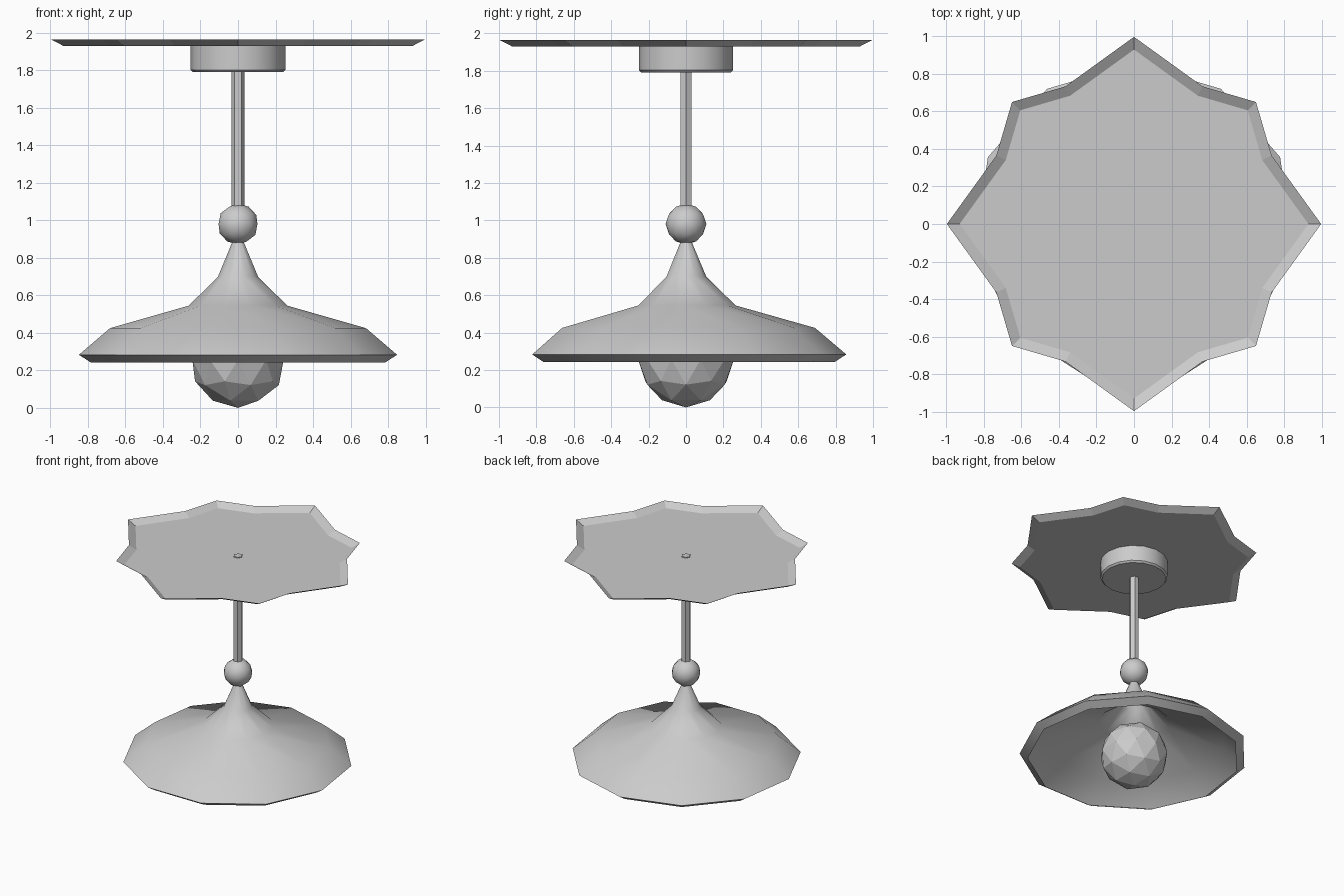
import bpy, bmesh, math

if "Cube" in bpy.data.objects:
    bpy.data.objects.remove(bpy.data.objects["Cube"])


def finish(name, bm, smooth_angle=None):
    bmesh.ops.recalc_face_normals(bm, faces=bm.faces)
    me = bpy.data.meshes.new(name)
    bm.to_mesh(me)
    bm.free()
    ob = bpy.data.objects.new(name, me)
    bpy.context.collection.objects.link(ob)
    if smooth_angle:
        bpy.ops.object.select_all(action='DESELECT')
        bpy.context.view_layer.objects.active = ob
        ob.select_set(True)
        bpy.ops.object.shade_smooth_by_angle(angle=math.radians(smooth_angle))
    return ob


def loft(name, rings, cap_first=False, cap_last=False, smooth_angle=None):
    bm = bmesh.new()
    loops = [[bm.verts.new(p) for p in r] for r in rings]
    n = len(loops[0])
    for a, b in zip(loops, loops[1:]):
        for i in range(n):
            j = (i + 1) % n
            bm.faces.new((a[i], a[j], b[j], b[i]))
    if cap_first:
        bm.faces.new(loops[0])
    if cap_last:
        bm.faces.new(loops[-1])
    return finish(name, bm, smooth_angle)


def ring(r, z, sides, start=0.0):
    return [(r * math.cos(start + i * math.tau / sides),
             r * math.sin(start + i * math.tau / sides), z) for i in range(sides)]


def ico(name, r, z, smooth_angle=None):
    bm = bmesh.new()
    bmesh.ops.create_icosphere(bm, subdivisions=2, radius=r)
    bmesh.ops.translate(bm, verts=bm.verts, vec=(0, 0, z))
    return finish(name, bm, smooth_angle)


# Eight-pointed ceiling plate: shallow open tray
def star(scale, z):
    pts = []
    for q in range(4):
        for deg, r in ((0, 0.998), (26.5, 0.82), (45, 0.92), (63.5, 0.82)):
            a = math.radians(deg + 90 * q)
            pts.append((scale * r * math.cos(a), scale * r * math.sin(a), z))
    return pts


loft("ceiling_plate", [star(0.932, 1.93), star(1, 1.965)], cap_first=True)

# Round canopy below the plate
loft("canopy", [ring(r, z, 16) for r, z in ((0.24, 1.79), (0.252, 1.803), (0.252, 1.93))],
     True, True, 30)

# Hanging rod
loft("rod", [ring(0.035, z, 6) for z in (0.95, 1.937)], True, True)

# Joint ball and faceted bulb
ico("joint_ball", 0.109, 0.98, 60)
ico("bulb", 0.256, 0.256)

# Eleven-sided flared shade with in-turned lip
profile = ((0.02, 0.91), (0.108, 0.70), (0.265, 0.545),
           (0.69, 0.425), (0.857, 0.283), (0.795, 0.243))
loft("shade", [ring(r, z, 11, math.pi / 2) for r, z in profile], smooth_angle=60)
